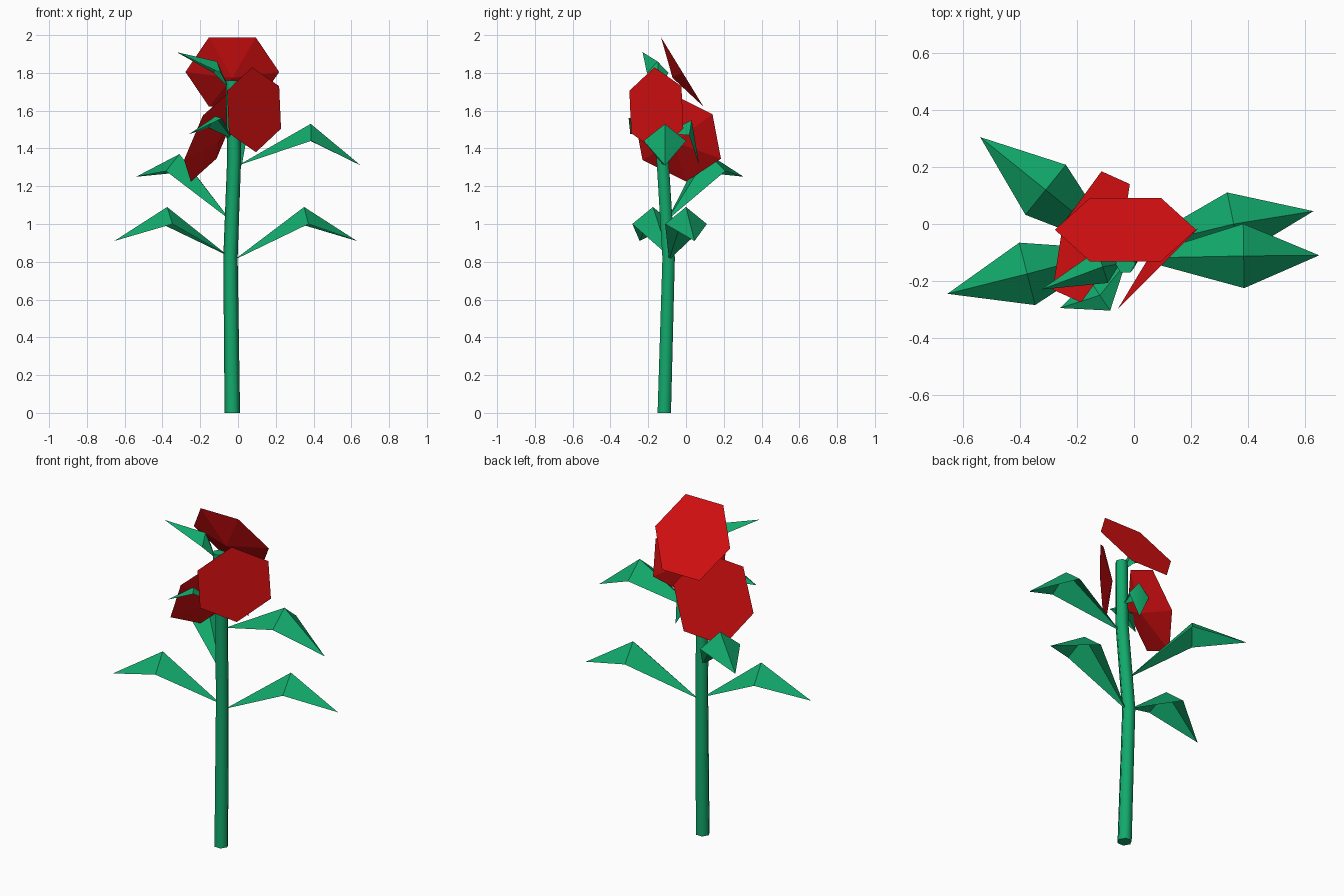
import bpy, math
from mathutils import Vector, Quaternion

cube = bpy.data.objects.get("Cube")
if cube:
    bpy.data.objects.remove(cube, do_unlink=True)


def material(name, rgb):
    m = bpy.data.materials.new(name)
    m.use_nodes = True
    m.diffuse_color = (*rgb, 1)
    m.node_tree.nodes["Principled BSDF"].inputs["Base Color"].default_value = (*rgb, 1)
    return m


green = material("leaf green", (0.006, 0.4, 0.15))
red = material("petal red", (0.72, 0.005, 0.006))


def build(name, verts, faces, mat, smooth=None):
    mesh = bpy.data.meshes.new(name)
    mesh.from_pydata([tuple(v) for v in verts], [], faces)
    mesh.materials.append(mat)
    ob = bpy.data.objects.new(name, mesh)
    bpy.context.collection.objects.link(ob)
    bpy.ops.object.select_all(action='DESELECT')
    ob.select_set(True)
    bpy.context.view_layer.objects.active = ob
    if smooth:
        bpy.ops.object.shade_smooth_by_angle(angle=math.radians(smooth))
    return ob


# Stem: hexagonal rings swept along a slightly bent path
def stem(path, sides=6):
    verts, faces = [], []
    for x, y, z, r in path:
        for i in range(sides):
            a = math.tau * i / sides
            verts.append((x + r * math.cos(a), y + r * math.sin(a), z))
    for k in range(len(path) - 1):
        for i in range(sides):
            j = (i + 1) % sides
            a, b = k * sides, (k + 1) * sides
            faces.append((a + i, a + j, b + j, b + i))
    faces.append(tuple(reversed(range(sides))))
    faces.append(tuple(range(len(verts) - sides, len(verts))))
    build("stem", verts, faces, green, 65)


stem([(-0.03, -0.115, 0, 0.041), (-0.04, -0.092, 0.82, 0.038),
      (-0.02, -0.125, 1.36, 0.037), (-0.03, -0.14, 1.76, 0.035)])


# Leaf: two folded halves meeting on a raised midrib, drooping at the tip
def leaf(name, base, rib, tip, width=0.113, drop=0.09, roll=0.0):
    base, rib, tip = Vector(base), Vector(rib), Vector(tip)
    along = tip - base
    side = Vector((-along.y, along.x, 0)).normalized() * width
    down = Vector((0, 0, drop))
    tilt = Vector((0, 0, roll))
    verts = [base, rib, tip, rib + side - down + tilt, rib - side - down - tilt]
    build(name, verts, [(0, 1, 3), (1, 2, 3), (0, 4, 1), (4, 2, 1)], green, 40)


leaf("lower_left_leaf", (-0.02, -0.09, 0.81), (0.35, 0, 1.09), (0.63, 0.045, 0.91))
leaf("lower_right_leaf", (-0.05, -0.09, 0.83), (-0.375, -0.175, 1.09), (-0.655, -0.245, 0.91))
leaf("upper_left_leaf", (0, -0.12, 1.31), (0.385, -0.112, 1.53), (0.65, -0.11, 1.31))
leaf("upper_right_leaf", (-0.04, -0.1, 1.02), (-0.31, 0.12, 1.37), (-0.54, 0.305, 1.25))
leaf("front_sepal", (-0.03, -0.14, 1.45), (-0.12, -0.25, 1.57), (-0.26, -0.295, 1.475),
     width=0.065, drop=0.035, roll=0.025)
leaf("top_sepal", (-0.05, -0.14, 1.72), (-0.11, -0.15, 1.86), (-0.325, -0.23, 1.91),
     width=0.06, drop=0.06)
leaf("back_sepal", (-0.02, -0.11, 1.48), (-0.01, 0.03, 1.55), (0.02, 0.07, 1.31),
     width=0.06, drop=0.08)


# Petal: shallow six-sided cone pointing inwards, closed by a flat outer face
def petal(name, center, normal, spoke, depth):
    c, n = Vector(center), Vector(normal).normalized()
    s = Vector(spoke)
    s -= n * s.dot(n)
    verts = [c + Quaternion(n, math.tau * i / 6) @ s for i in range(6)]
    verts.append(c - n * depth)
    faces = [tuple(range(6))] + [((i + 1) % 6, i, 6) for i in range(6)]
    build(name, verts, faces, red)


petal("back_petal", (-0.03, -0.02, 1.805), (0, 0.85, 0.52), (0.248, 0, 0), 0.06)
petal("left_petal", (0.085, -0.157, 1.605), (1, -1, 0), (-0.01, -0.01, 0.225), 0.05)
petal("right_petal", (-0.15, -0.045, 1.46), (-0.84, 0.34, 0.42), (0.1, -0.045, 0.235), 0.06)
